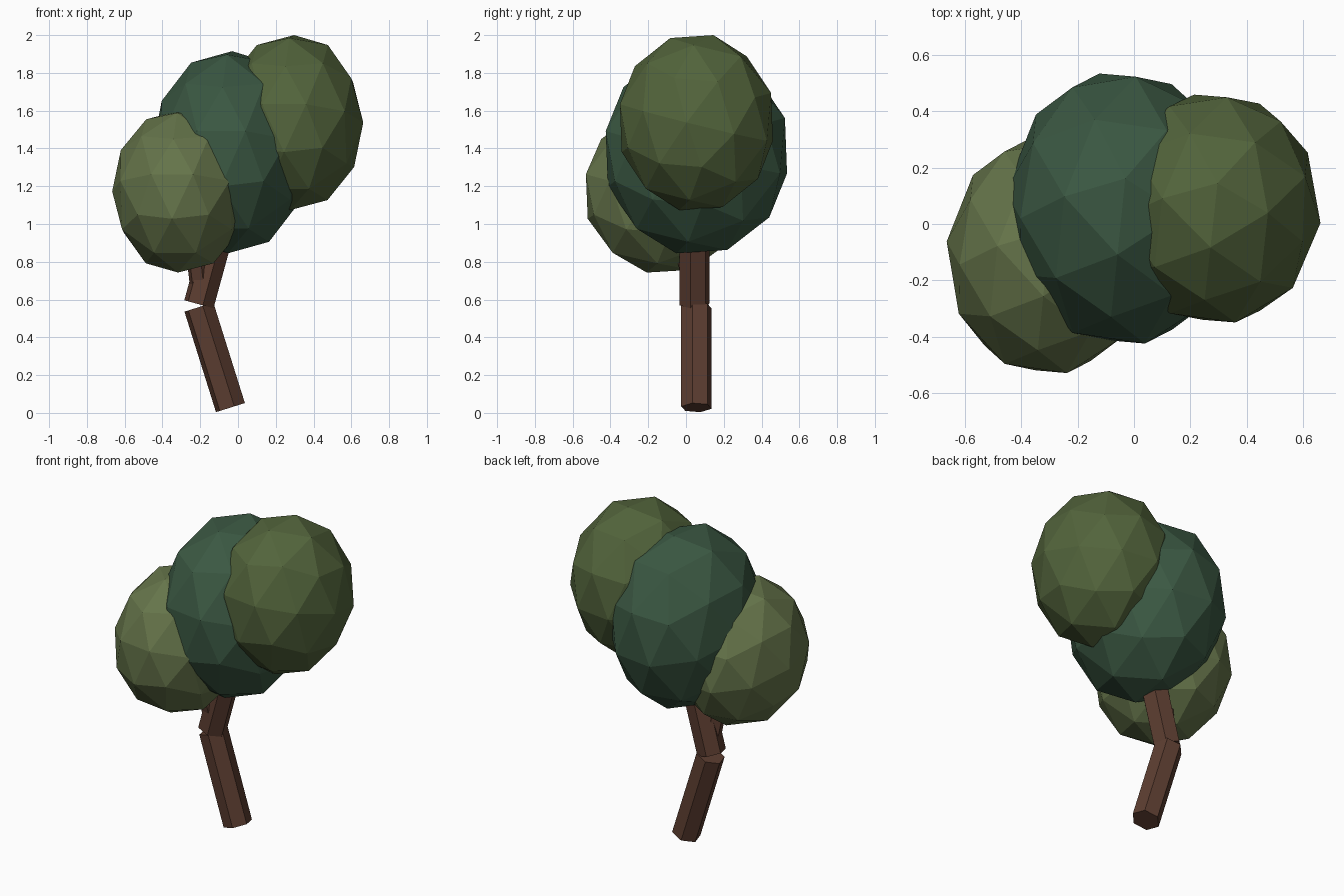
import bpy, bmesh
from math import radians
from mathutils import Matrix, Vector

if "Cube" in bpy.data.objects:
    bpy.data.objects.remove(bpy.data.objects["Cube"])


def material(name, rgb):
    m = bpy.data.materials.new(name)
    m.diffuse_color = (*rgb, 1)
    m.use_nodes = True
    m.node_tree.nodes["Principled BSDF"].inputs["Base Color"].default_value = m.diffuse_color
    return m


def add_object(name, bm, mat):
    bmesh.ops.recalc_face_normals(bm, faces=bm.faces)
    me = bpy.data.meshes.new(name)
    bm.to_mesh(me)
    bm.free()
    me.materials.append(mat)
    ob = bpy.data.objects.new(name, me)
    bpy.context.collection.objects.link(ob)
    return ob


def leaf_clump(name, centre, half, mat):
    """Faceted icosphere, turned, then fitted to the given half extents."""
    bm = bmesh.new()
    bmesh.ops.create_icosphere(bm, subdivisions=2, radius=1)
    turn = (Matrix.Rotation(radians(-7), 4, 'Z') @ Matrix.Rotation(radians(51), 4, 'X')
            @ Matrix.Rotation(radians(90), 4, 'Z'))
    bm.transform(turn)
    top = [max(v.co[i] for v in bm.verts) for i in range(3)]
    for v in bm.verts:
        v.co = Vector([centre[i] + v.co[i] * half[i] / top[i] for i in range(3)])
    return add_object(name, bm, mat)


def log(name, start, end, radius, mat):
    """Six-sided prism between two points."""
    a, b = Vector(start), Vector(end)
    d = b - a
    bm = bmesh.new()
    bmesh.ops.create_cone(bm, cap_ends=True, segments=6, radius1=radius,
                          radius2=radius, depth=d.length)
    bm.transform(Matrix.Translation((a + b) / 2)
                 @ Vector((0, 0, 1)).rotation_difference(d).to_matrix().to_4x4()
                 @ Matrix.Rotation(radians(15), 4, 'Z'))
    return add_object(name, bm, mat)


bark = material("bark", (0.107, 0.047, 0.03))
dark = material("dark_leaves", (0.043, 0.097, 0.055))
olive = material("olive_leaves", (0.085, 0.127, 0.044))
light = material("light_leaves", (0.13, 0.175, 0.068))

# Bent trunk and the side branch
log("lower_trunk", (-0.04, 0.055, 0.028), (-0.207, 0.055, 0.56), 0.083, bark)
log("upper_trunk", (-0.207, 0.045, 0.575), (-0.05, 0.045, 1.15), 0.083, bark)
log("side_branch", (-0.195, 0.04, 0.66), (-0.235, -0.02, 1.0), 0.06, bark)

# Three overlapping leaf clumps
leaf_clump("middle_leaves", (-0.042, 0.055, 1.38), (0.415, 0.48, 0.535), dark)
leaf_clump("right_leaves", (0.287, 0.055, 1.537), (0.376, 0.405, 0.463), olive)
leaf_clump("left_leaves", (-0.308, -0.115, 1.173), (0.358, 0.415, 0.43), light)
